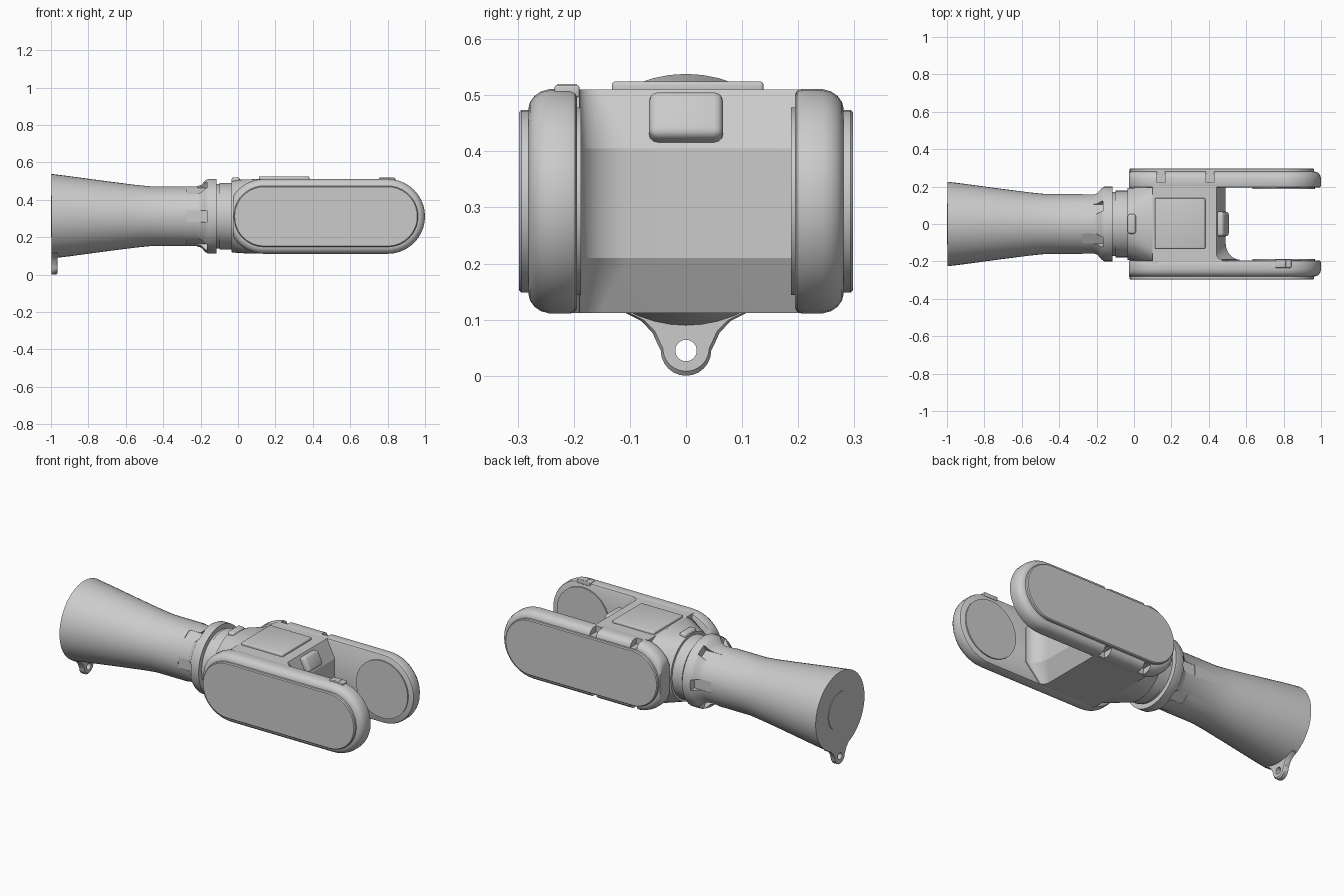
import bpy, bmesh, math
from mathutils import Vector

cube = bpy.data.objects.get("Cube")
if cube:
    bpy.data.objects.remove(cube, do_unlink=True)

AXIS = 0.312          # height of the handle axis
grey = bpy.data.materials.new("plain grey")
grey.use_nodes = True
grey.diffuse_color = (0.6, 0.6, 0.6, 1)
grey.node_tree.nodes["Principled BSDF"].inputs["Base Color"].default_value = (0.6, 0.6, 0.6, 1)


def finish(name, bm, angle=35):
    bmesh.ops.recalc_face_normals(bm, faces=bm.faces)
    mesh = bpy.data.meshes.new(name)
    bm.to_mesh(mesh)
    bm.free()
    mesh.materials.append(grey)
    ob = bpy.data.objects.new(name, mesh)
    bpy.context.collection.objects.link(ob)
    mesh.shade_smooth()
    mesh.set_sharp_from_angle(angle=math.radians(angle))
    return ob


def loft(name, rings, angle=35):
    """Skin a list of equal-length rings and cap both ends."""
    bm = bmesh.new()
    rows = [[bm.verts.new(p) for p in ring] for ring in rings]
    n = len(rows[0])
    for a, b in zip(rows, rows[1:]):
        for i in range(n):
            j = (i + 1) % n
            bm.faces.new((a[i], a[j], b[j], b[i]))
    bm.faces.new(rows[0])
    bm.faces.new(rows[-1])
    return finish(name, bm, angle)


def circle_x(x, r, n=48):
    return [Vector((x, r * math.cos(2 * math.pi * i / n), AXIS + r * math.sin(2 * math.pi * i / n)))
            for i in range(n)]


def lathe(name, profile):
    return loft(name, [circle_x(x, r) for x, r in profile])


def box(name, centre, size, bevel=0.0, tilt=(0, 0, 0)):
    bm = bmesh.new()
    bmesh.ops.create_cube(bm, size=1)
    for v in bm.verts:
        v.co = Vector(v.co[k] * size[k] for k in range(3))
    if bevel:
        bmesh.ops.bevel(bm, geom=bm.edges[:], offset=bevel, segments=3, profile=0.5, affect='EDGES')
    ob = finish(name, bm)
    ob.location = centre
    ob.rotation_euler = tilt
    return ob


def cut(target, cutters):
    for c in cutters:
        c.hide_render = True
        mod = target.modifiers.new("cut", 'BOOLEAN')
        mod.operation = 'DIFFERENCE'
        mod.solver = 'EXACT'
        mod.object = c
        bpy.context.view_layer.objects.active = target
        bpy.ops.object.modifier_apply(modifier=mod.name)
        bpy.data.objects.remove(c, do_unlink=True)
    target.data.set_sharp_from_angle(angle=math.radians(35))


# Flared handle with collar
handle = lathe("handle", [(-0.997, 0.226), (-0.9, 0.214), (-0.7, 0.187), (-0.55, 0.168), (-0.47, 0.160),
                          (-0.22, 0.160), (-0.195, 0.168), (-0.175, 0.192), (-0.16, 0.2), (-0.115, 0.2)])
notches = []
for i in range(6):
    a = i * math.pi / 3
    notches.append(box("notch_cutter", (-0.22, -0.2 * math.cos(a), AXIS + 0.2 * math.sin(a)),
                       (0.11, 0.09, 0.062), tilt=(-a, 0, 0)))
cut(handle, notches)
lathe("end_cap_disc", [(-1.0, 0.11), (-0.98, 0.11)])
lathe("neck", [(-0.13, 0.172), (-0.1, 0.172), (-0.099, 0.178), (-0.02, 0.178)])

# Lanyard loop under the handle end
half = [(0.12, 0.14), (0.11, 0.113), (0.08, 0.098), (0.06, 0.077), (0.05, 0.055)]
arc = [(0.045 * math.cos(t), 0.045 - 0.045 * math.sin(t)) for t in [math.pi * k / 12 for k in range(13)]]
outline = half + arc + [(-y, z) for y, z in reversed(half)]


def loop_ring(x, inset):
    return [(x, y * (1 - inset), z + inset * (0.1 - z)) for y, z in outline]


loop = loft("lanyard_loop", [loop_ring(-0.996, 0), loop_ring(-0.972, 0), loop_ring(-0.965, 0.08)])
hole = lathe("hole_cutter", [(-1.1, 0.019), (-0.9, 0.019)])
hole.location.z = 0.045 - AXIS
bpy.context.view_layer.update()
cut(loop, [hole])


# Transition from the round neck to the square body
bm = bmesh.new()
for p in circle_x(-0.035, 0.192) + circle_x(0.0, 0.197):
    bm.verts.new(p)
for y in (-0.14, 0.14):
    for z in (0.112, 0.51):
        bm.verts.new((0.1, y, z))
for y in (-0.2, 0.2):
    for z in (0.14, 0.48):
        bm.verts.new((0.1, y, z))
bmesh.ops.convex_hull(bm, input=bm.verts[:])
finish("neck_transition", bm, 25)


# Middle block with a concave fillet into the front arm
def block_ring(z, front, fillet):
    pts = [(0.098, 0.21), (front, 0.21)]
    for k in range(9):
        t = math.pi / 2 * k / 8
        pts.append((front + fillet * (1 - math.cos(t)), -0.19 + 1.2 * fillet * (1 - math.sin(t))))
    pts += [(front + fillet, -0.21), (0.098, -0.21)]
    return [(x, y, z) for x, y in pts]


loft("middle_block", [block_ring(0.112, 0.44, 0.03), block_ring(0.21, 0.49, 0.075),
                      block_ring(0.405, 0.49, 0.075), block_ring(0.51, 0.44, 0.03)], 20)


# Side arms, rounded outward, with outer panels and inner discs
def stadium(y, r, n=20):
    pts = []
    for cx, start in ((0.8, -math.pi / 2), (0.14, math.pi / 2)):
        for k in range(n + 1):
            t = start + math.pi * k / n
            pts.append((max(cx + r * math.cos(t), -0.028), y, 0.311 + r * math.sin(t)))
    return pts


arm_profile = [(0.194, 0.19), (0.198, 0.197), (0.206, 0.2), (0.243, 0.2), (0.258, 0.196), (0.27, 0.188),
               (0.278, 0.177), (0.281, 0.165), (0.281, 0.15)]
for side, label in ((-1, "front"), (1, "back")):
    arm = loft(label + "_arm", [stadium(side * y, r) for y, r in arm_profile])
    if side > 0:
        cut(arm, [box("slot_cutter", (x, 0.257, z), (0.042, 0.07, 0.08))
                  for x in (0.144, 0.406) for z in (0.311 - 0.205, 0.311 + 0.205)])
    loft(label + "_arm_panel", [stadium(side * y, r) for y, r in
                                ((0.27, 0.163), (0.293, 0.163), (0.298, 0.158))])
    rings = []
    for y in (0.21, 0.187):
        rings.append([(0.8 + 0.167 * math.cos(math.pi * k / 24), side * y,
                       0.311 + 0.167 * math.sin(math.pi * k / 24)) for k in range(48)])
    loft(label + "_arm_inner_disc", rings)

# Top plate, catches and buttons
box("top_plate", (0.246, 0.003, 0.512), (0.27, 0.27, 0.025), 0.006)
box("neck_catch", (-0.012, 0, 0.505), (0.044, 0.105, 0.03), 0.012)
box("front_arm_switch", (0.797, -0.212, 0.507), (0.088, 0.044, 0.022), 0.004)
box("front_arm_switch_slider", (0.797, -0.212, 0.516), (0.03, 0.036, 0.008), 0.002)
box("slope_button", (0.466, 0, 0.457), (0.06, 0.132, 0.09), 0.016, (0, -0.44, 0))
